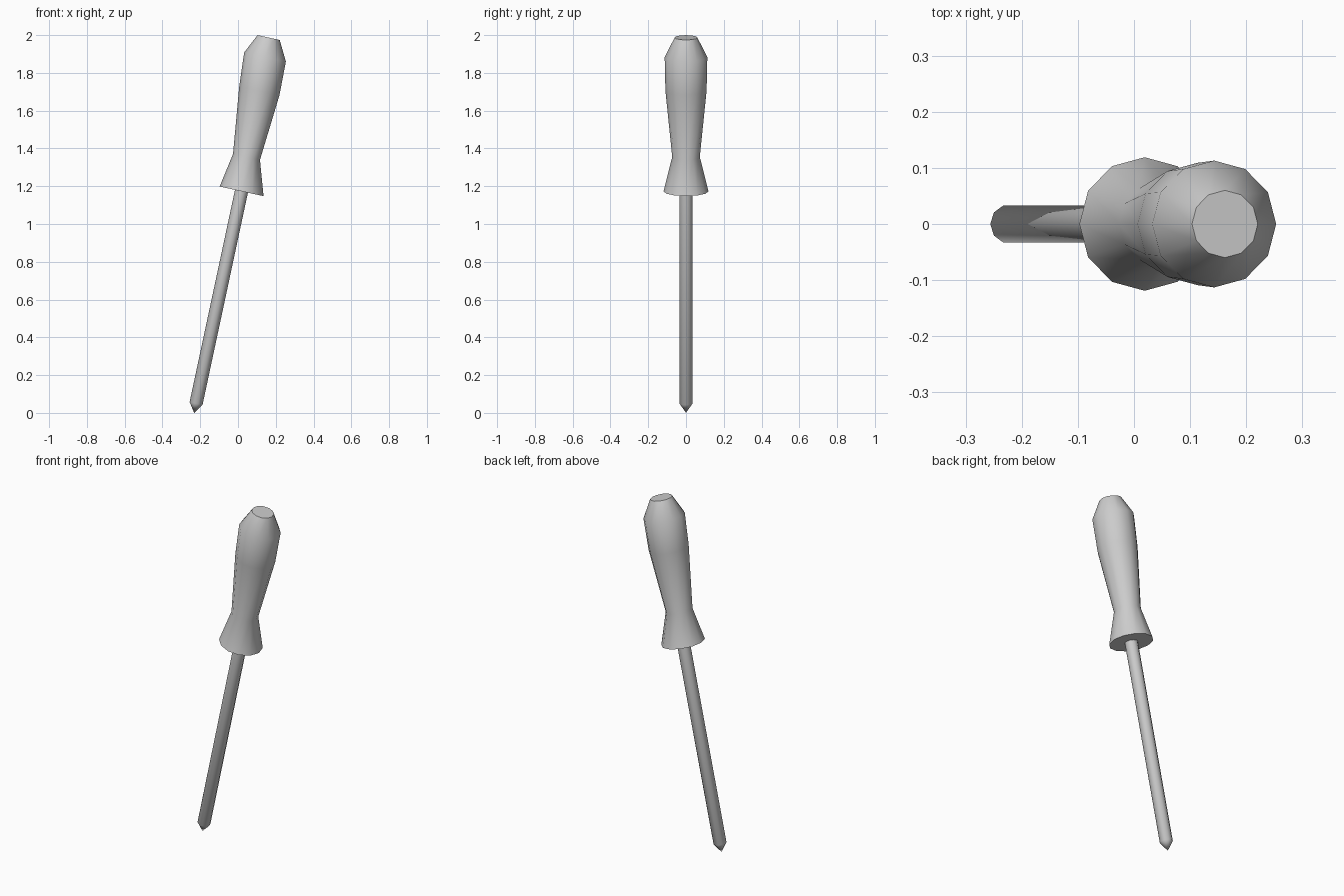
import bpy
import bmesh
from math import cos, sin, tau, radians
from mathutils import Vector

cube = bpy.data.objects.get("Cube")
if cube:
    bpy.data.objects.remove(cube, do_unlink=True)

TILT = radians(12.3)
SIDE = Vector((cos(TILT), 0, -sin(TILT)))  # ring direction in the leaning plane
DEPTH = Vector((0, 1, 0))

grey = bpy.data.materials.new("plain grey")
grey.use_nodes = True
grey.diffuse_color = (0.6, 0.6, 0.6, 1)
grey.node_tree.nodes["Principled BSDF"].inputs["Base Color"].default_value = (0.6, 0.6, 0.6, 1)


def leaning_turning(name, rings, sides):
    """Skin rings of (x, z, radius), bottom to top; radius 0 makes a point."""
    bm = bmesh.new()
    loops = []
    for x, z, r in rings:
        centre = Vector((x, 0, z))
        angles = [tau * i / sides for i in range(sides)] if r else [0]
        loops.append([bm.verts.new(centre + r * (cos(a) * SIDE + sin(a) * DEPTH)) for a in angles])
    for low, high in zip(loops, loops[1:]):
        for i in range(sides):
            j = (i + 1) % sides
            if len(low) == 1:
                bm.faces.new((low[0], high[j], high[i]))
            else:
                bm.faces.new((low[i], low[j], high[j], high[i]))
    for loop in (loops[0], loops[-1]):
        if len(loop) > 1:
            bm.faces.new(loop)
    bmesh.ops.recalc_face_normals(bm, faces=bm.faces)
    mesh = bpy.data.meshes.new(name)
    bm.to_mesh(mesh)
    bm.free()
    mesh.materials.append(grey)
    obj = bpy.data.objects.new(name, mesh)
    bpy.context.collection.objects.link(obj)
    bpy.ops.object.select_all(action='DESELECT')
    obj.select_set(True)
    bpy.context.view_layer.objects.active = obj
    bpy.ops.object.shade_smooth_by_angle(angle=radians(40))
    return obj


# Handle: flared guard, narrow neck, swelling grip, tapered butt
leaning_turning("handle", [
    (0.019, 1.173, 0.119),
    (0.045, 1.355, 0.073),
    (0.113, 1.705, 0.109),
    (0.143, 1.884, 0.113),
    (0.162, 1.987, 0.060),
], 12)

# Shaft: straight rod with a pointed tip, sunk into the handle
leaning_turning("shaft", [
    (-0.232, 0.0, 0),
    (-0.222, 0.05, 0.035),
    (0.024, 1.2, 0.035),
], 10)
